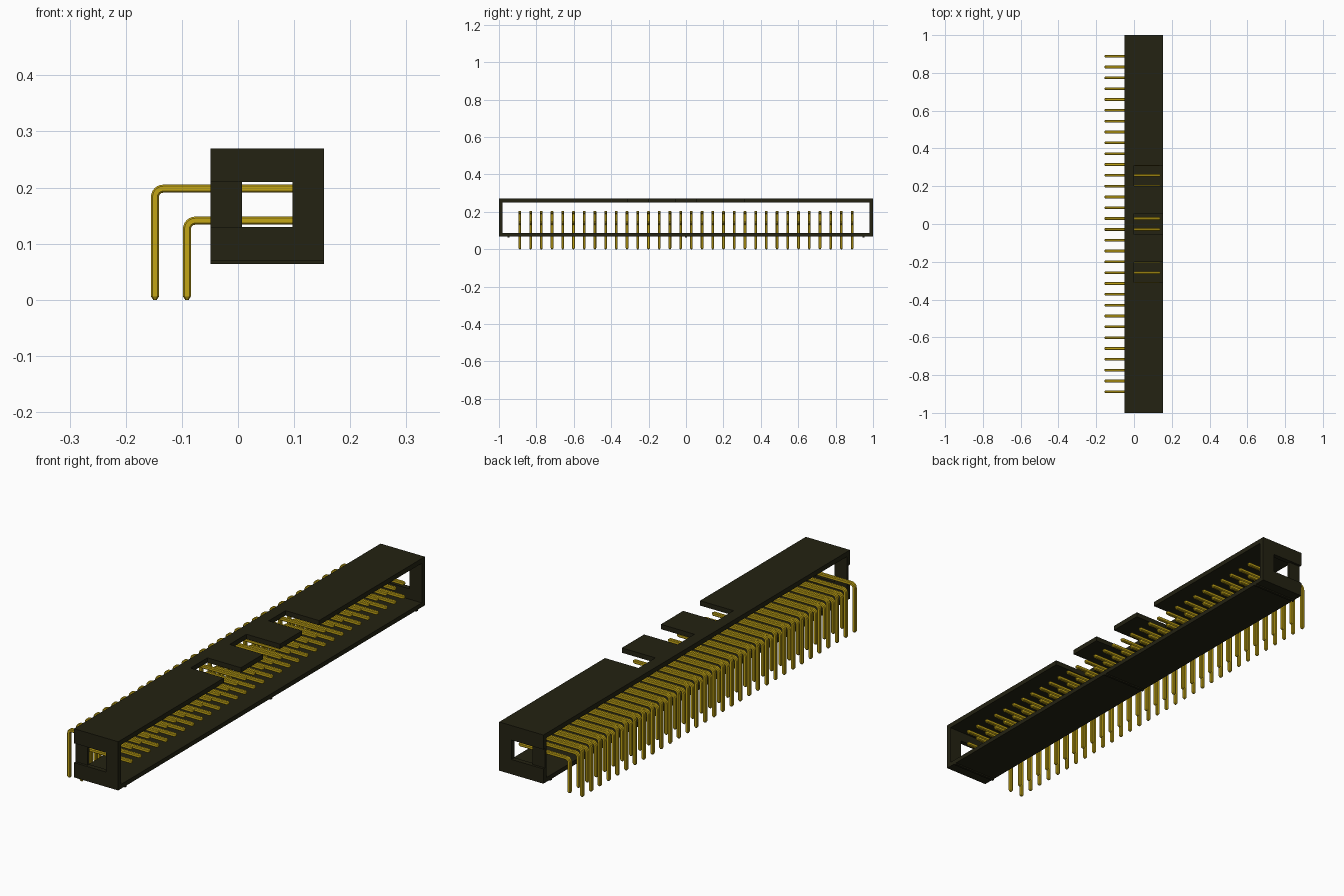
import bpy, bmesh, math
from mathutils import Matrix, Vector

cube = bpy.data.objects.get("Cube")
if cube:
    bpy.data.objects.remove(cube, do_unlink=True)


def material(name, rgb, rough, metal):
    m = bpy.data.materials.new(name)
    m.use_nodes = True
    m.diffuse_color = (*rgb, 1)
    shader = m.node_tree.nodes["Principled BSDF"]
    shader.inputs["Base Color"].default_value = (*rgb, 1)
    shader.inputs["Roughness"].default_value = rough
    shader.inputs["Metallic"].default_value = metal
    return m


black = material("dark plastic", (0.017, 0.016, 0.006), 0.6, 0)
gold = material("gold", (0.55, 0.38, 0.008), 0.5, 0)


def add_object(name, bm, mat):
    bmesh.ops.recalc_face_normals(bm, faces=bm.faces)
    mesh = bpy.data.meshes.new(name)
    bm.to_mesh(mesh)
    bm.free()
    mesh.materials.append(mat)
    ob = bpy.data.objects.new(name, mesh)
    bpy.context.collection.objects.link(ob)
    return ob


def box(name, x, y, z, mat=black):
    bm = bmesh.new()
    size = Vector((x[1] - x[0], y[1] - y[0], z[1] - z[0]))
    mid = Vector((sum(x), sum(y), sum(z))) / 2
    bmesh.ops.create_cube(bm, size=1, matrix=Matrix.Translation(mid) @ Matrix.Diagonal(size.to_4d()))
    return add_object(name, bm, mat)


def cut(target, x, y, z):
    cutter = box("cutter", x, y, z)
    cutter.hide_render = True
    mod = target.modifiers.new("cut", "BOOLEAN")
    mod.operation, mod.solver, mod.object = "DIFFERENCE", "EXACT", cutter
    bpy.context.view_layer.objects.active = target
    bpy.ops.object.modifier_apply(modifier=mod.name)
    bpy.data.objects.remove(cutter, do_unlink=True)


# Housing: a long frame open at both the mating side and the pin side
BACK, MOUTH = -0.049, 0.153
BOTTOM, TOP, WALL = 0.069, 0.27, 0.02
housing = box("housing", (BACK, MOUTH), (-1, 1), (BOTTOM, TOP))
cut(housing, (BACK - 0.1, MOUTH + 0.1), (-1 + WALL, 1 - WALL), (BOTTOM + 0.018, TOP - WALL))

# Keying notches in the top wall
for y in (-0.255, 0, 0.255):
    cut(housing, (0, MOUTH + 0.1), (y - 0.055, y + 0.055), (TOP - 0.05, TOP + 0.1))

# Latch windows and shallow latch grooves in both end walls
cut(housing, (0.007, 0.097), (-1.1, 1.1), (0.13, 0.21))
for side in (-1, 1):
    cut(housing, (BACK - 0.1, 0.008), sorted((side * 0.99, side * 1.1)), (0.13, 0.21))

# Small standoff ribs beneath the floor
for label, y in (("front", -0.95), ("middle", 0), ("back", 0.95)):
    box(label + "_standoff", (BACK, MOUTH), (y - 0.005, y + 0.005), (0.064, BOTTOM + 0.002))

# Pins: a chamfered square section swept round a right-angle bend
PITCH, COUNT, HALF, RADIUS, TIP = 0.0573, 32, 0.0072, 0.015, 0.14


def pin_row(name, leg_x, arm_z):
    # Each ring is (x, z, tangent angle, section scale)
    up, along = math.pi / 2, 0
    rings = [(leg_x, 0, up, 0.45), (leg_x, 0.006, up, 1)]
    for i in range(7):
        a = math.pi - i * up / 6
        rings.append((leg_x + RADIUS + RADIUS * math.cos(a),
                      arm_z - RADIUS + RADIUS * math.sin(a), a - up, 1))
    rings += [(TIP - 0.006, arm_z, along, 1), (TIP, arm_z, along, 0.45)]

    c = HALF * 0.6
    section = [(HALF, c), (c, HALF), (-c, HALF), (-HALF, c),
               (-HALF, -c), (-c, -HALF), (c, -HALF), (HALF, -c)]
    y0 = -PITCH * (COUNT - 1) / 2
    bm = bmesh.new()
    loops = []
    for x, z, a, s in rings:
        loops.append([bm.verts.new((x - math.sin(a) * u * s, y0 + v * s, z + math.cos(a) * u * s))
                      for u, v in section])
    for lower, upper in zip(loops, loops[1:]):
        for i in range(8):
            j = (i + 1) % 8
            bm.faces.new((lower[i], lower[j], upper[j], upper[i]))
    bm.faces.new(loops[0])
    bm.faces.new(loops[-1])
    row = add_object(name, bm, gold)
    arr = row.modifiers.new("row", "ARRAY")
    arr.count = COUNT
    arr.use_relative_offset = False
    arr.use_constant_offset = True
    arr.constant_offset_displace = (0, PITCH, 0)


pin_row("upper_pins", -0.148, 0.198)
pin_row("lower_pins", -0.091, 0.141)
